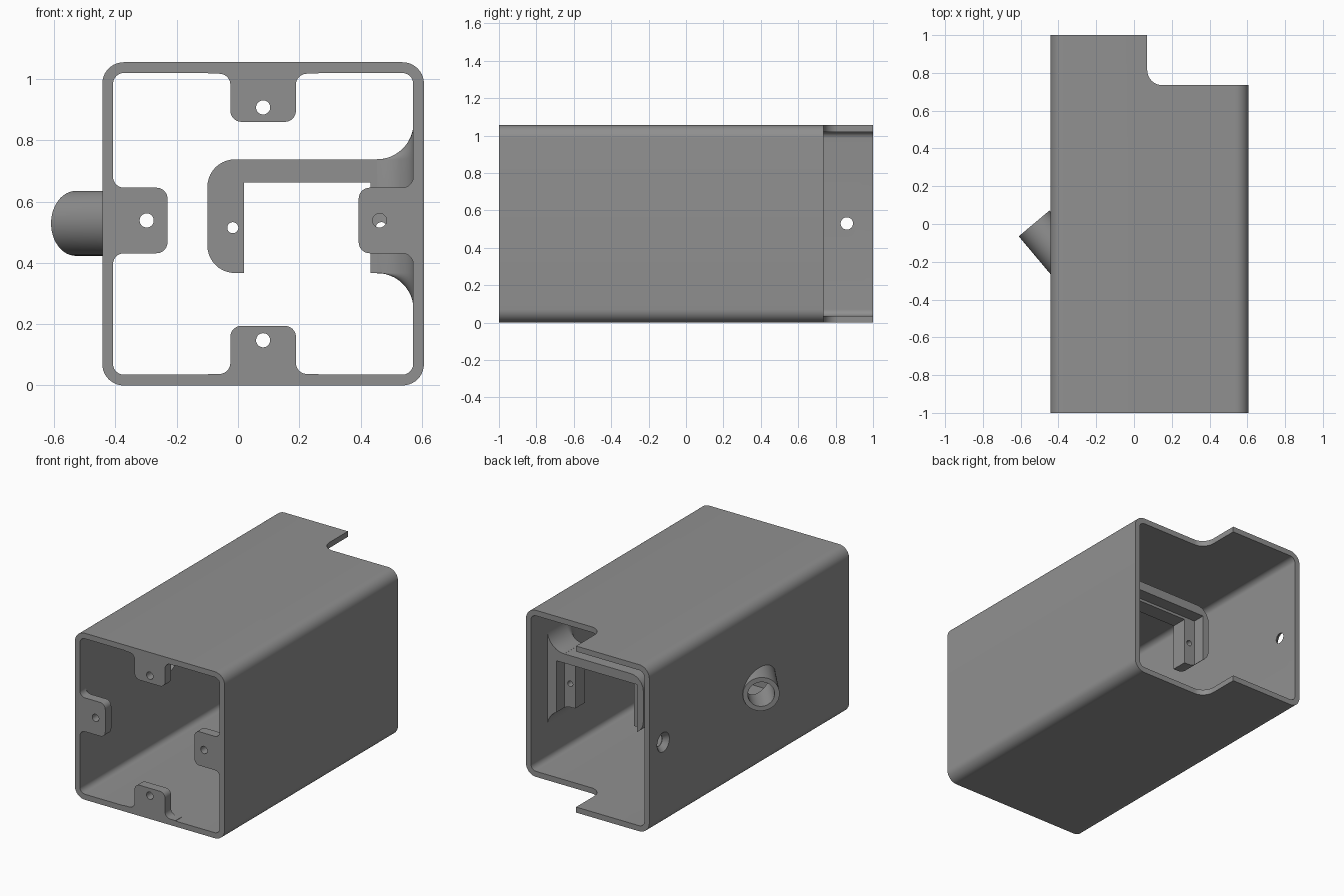
import bpy, bmesh, math
from mathutils import Vector, Matrix

if "Cube" in bpy.data.objects:
    bpy.data.objects.remove(bpy.data.objects["Cube"])

grey = bpy.data.materials.new("grey_plastic")
grey.diffuse_color = (0.28, 0.28, 0.28, 1)
grey.use_nodes = True
grey.node_tree.nodes["Principled BSDF"].inputs["Base Color"].default_value = grey.diffuse_color


def rounded(corners, n=10):
    """Fillet each (a, b, radius) corner of a polygon."""
    out = []
    for i, (a, b, r) in enumerate(corners):
        p = Vector((a, b))
        if r == 0:
            out.append(p)
            continue
        u = (Vector(corners[i - 1][:2]) - p).normalized()
        v = (Vector(corners[(i + 1) % len(corners)][:2]) - p).normalized()
        half = u.angle(v) / 2
        c = p + (u + v).normalized() * r / math.sin(half)
        s, e = p + u * r / math.tan(half) - c, p + v * r / math.tan(half) - c
        sweep = s.angle(e)
        for k in range(n + 1):
            t = k / n
            out.append(c + (s * math.sin((1 - t) * sweep) + e * math.sin(t * sweep)) / math.sin(sweep))
    return out


def loft(name, rings):
    """Skin a list of equal-length 3D rings and cap both ends."""
    bm = bmesh.new()
    vs = [[bm.verts.new(p) for p in ring] for ring in rings]
    m = len(vs[0])
    for lo, hi in zip(vs, vs[1:]):
        for i in range(m):
            bm.faces.new((lo[i], lo[(i + 1) % m], hi[(i + 1) % m], hi[i]))
    bm.faces.new(vs[0])
    bm.faces.new(vs[-1])
    bmesh.ops.recalc_face_normals(bm, faces=bm.faces)
    me = bpy.data.meshes.new(name)
    bm.to_mesh(me)
    bm.free()
    me.materials.append(grey)
    ob = bpy.data.objects.new(name, me)
    bpy.context.collection.objects.link(ob)
    return ob


def prism_y(name, pts, y0, y1):
    return loft(name, [[(p[0], y, p[1]) for p in pts] for y in (y0, y1)])


def box_pts(x0, x1, z0, z1, r=0):
    return rounded([(x0, z0, r), (x1, z0, r), (x1, z1, r), (x0, z1, r)])


def rod(name, start, end, r0, r1=None, n=48):
    start, end = Vector(start), Vector(end)
    rot = (end - start).to_track_quat('Z', 'Y').to_matrix()
    rings = []
    for c, r in ((start, r0), (end, r1 or r0)):
        rings.append([c + rot @ Vector((r * math.cos(t), r * math.sin(t), 0))
                      for t in (2 * math.pi * k / n for k in range(n))])
    return loft(name, rings)


def combine(ob, tool, op):
    mod = ob.modifiers.new("boolean", 'BOOLEAN')
    mod.operation, mod.object, mod.solver = op, tool, 'EXACT'
    bpy.context.view_layer.objects.active = ob
    bpy.ops.object.modifier_apply(modifier=mod.name)
    bpy.data.objects.remove(tool)


def finish(ob):
    bpy.ops.object.select_all(action='DESELECT')
    ob.select_set(True)
    bpy.context.view_layer.objects.active = ob
    bpy.ops.object.shade_smooth_by_angle(angle=math.radians(25))


CX, CZ = 0.082, 0.5275
X0, X1, ZT, WALL = -0.443, 0.607, 1.055, 0.035

# Square housing tube with an angled cable boss on the left wall
housing = prism_y("housing", box_pts(X0, X1, 0, ZT, 0.07), -1, 1)
tip = Vector((-0.529, 0.003, 0.529))
axis = Vector((-0.643, 0.766, 0))
combine(housing, rod("boss", tip - axis * 0.32, tip, 0.106), 'UNION')
combine(housing, prism_y("bore", box_pts(X0 + WALL, X1 - WALL, WALL, ZT - WALL, 0.036), -1.1, 1.1),
        'DIFFERENCE')
combine(housing, rod("boss_bore", tip - axis * 0.3, tip + axis * 0.1, 0.077), 'DIFFERENCE')

# Rear corner notch
notch = rounded([(0.07, 1.1, 0), (0.07, 0.735, 0.08), (0.8, 0.735, 0), (0.8, 1.1, 0)])
combine(housing, loft("notch", [[(p.x, p.y, z) for p in notch] for z in (-0.1, 1.2)]), 'DIFFERENCE')

# Countersunk hole in the left rear wall
combine(housing, rod("screw_hole", (-0.5, 0.86, 0.53), (-0.35, 0.86, 0.53), 0.033), 'DIFFERENCE')
combine(housing, rod("countersink", (X0 - 0.005, 0.86, 0.53), (X0 + 0.03, 0.86, 0.53), 0.066, 0.033),
        'DIFFERENCE')

# Four front screw tabs, one per wall
inner = X1 - WALL - CX
tab = rounded([(-0.18, -0.015, 0), (-0.18, 0, 0), (-0.107, 0, 0.036), (-0.107, 0.178, 0.036),
               (0.107, 0.178, 0.036), (0.107, 0, 0.036), (0.18, 0, 0), (0.18, -0.015, 0)])
for k, slide in enumerate((0, 0.011, 0, -0.011)):
    turn = Matrix.Rotation(k * math.pi / 2, 2)
    centre = Vector((CX, CZ))
    height = 0.178 if k % 2 else 0.157
    pts = []
    for p in tab:
        v = p.y - (0.178 - height) if p.y > 0.1 else p.y
        pts.append(centre + turn @ Vector((p.x + slide, v - inner)))
    combine(housing, prism_y("tab", pts, -1, -0.94), 'UNION')
    h = centre + turn @ Vector((slide, 0.11 - inner))
    combine(housing, rod("tab_hole", (h.x, -1.1, h.y), (h.x, -0.9, h.y), 0.023), 'DIFFERENCE')
finish(housing)

# Inner bracket: arch plate flared into the right wall
BZ0, BZ1, YF, YB, R = 0.367, 0.738, 0.39, 0.57, 0.12
arch = rounded([(-0.1, BZ0, 0.09), (0.56, BZ0, 0), (0.56, BZ1, 0), (-0.1, BZ1, 0.09)])
bracket = prism_y("inner_bracket", arch, YF, YB)


def flare_ring(x, f):
    ring = [(x, YB, BZ0 - f)]
    for zc, a0 in ((BZ0, 270), (BZ1, 180)):
        for k in range(9):
            a = math.radians(a0 - k * 90 / 8)
            ring.append((x, YF + f * math.cos(a), zc + f * math.sin(a)))
    return ring + [(x, YB, BZ1 + f)]


rings = []
for k in range(13):
    a = math.radians(k * 7.5)
    rings.append(flare_ring(0.573 - R + R * math.sin(a), max(R * (1 - math.cos(a)), 0.0008)))
rings.append(flare_ring(0.585, R))
combine(bracket, loft("flare", rings), 'UNION')

# Bracket window, recess behind the legs, and screw holes
combine(bracket, prism_y("window", box_pts(0.02, 0.433, 0.1, 0.663), 0, 1), 'DIFFERENCE')
combine(bracket, prism_y("recess", box_pts(-0.057, 0.51, 0.1, 0.68), 0.49, 1), 'DIFFERENCE')
for x in (-0.017, 0.468):
    combine(bracket, rod("bracket_hole", (x, 0.2, 0.515), (x, 0.6, 0.515), 0.018), 'DIFFERENCE')
finish(bracket)
